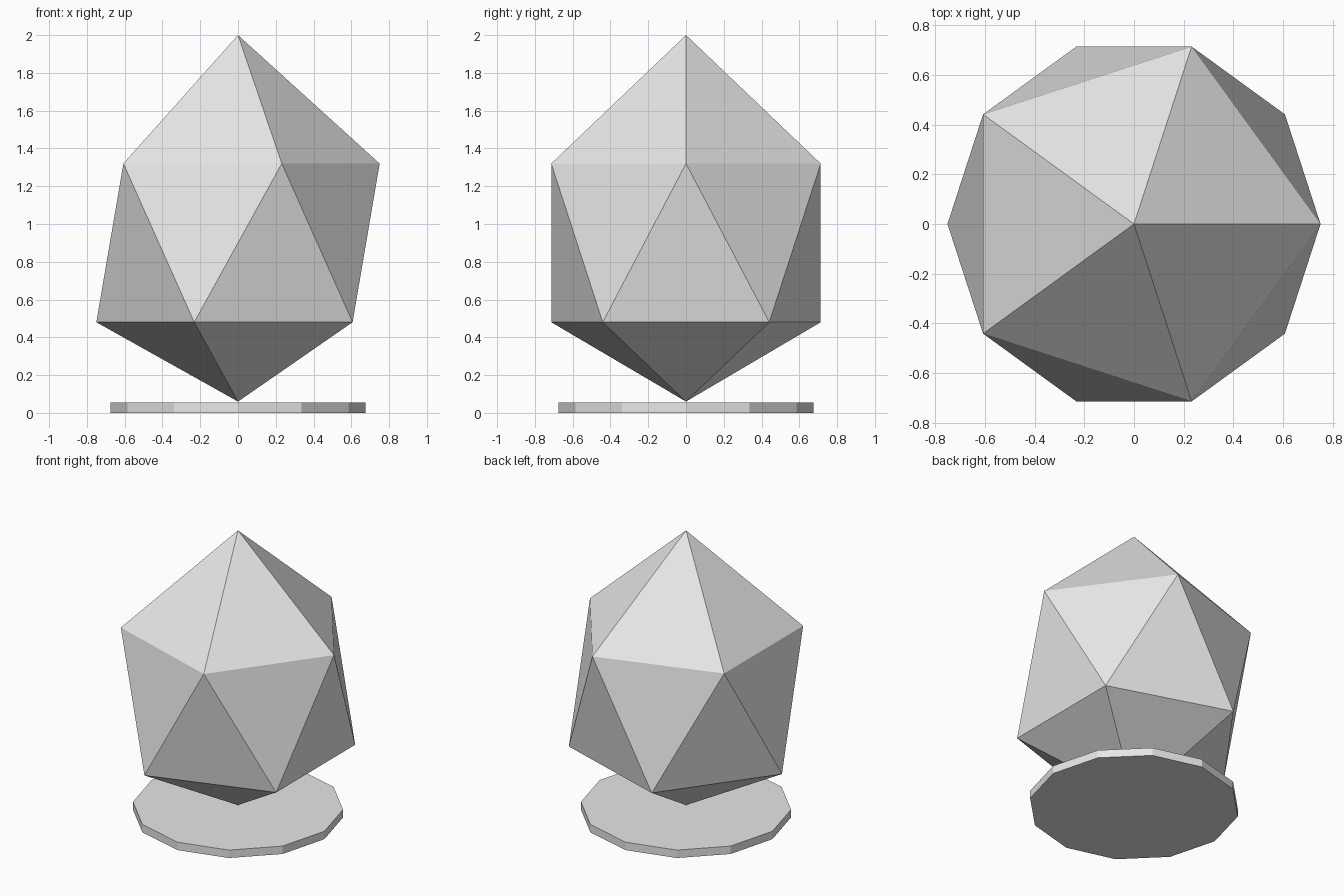
import bpy, bmesh, math

if "Cube" in bpy.data.objects:
    bpy.data.objects.remove(bpy.data.objects["Cube"])

grey = bpy.data.materials.new("light grey")
grey.diffuse_color = (0.8, 0.8, 0.8, 1.0)
grey.use_nodes = True
grey.node_tree.nodes["Principled BSDF"].inputs["Base Color"].default_value = grey.diffuse_color


def finish(name, bm):
    bmesh.ops.recalc_face_normals(bm, faces=bm.faces[:])
    mesh = bpy.data.meshes.new(name)
    bm.to_mesh(mesh)
    bm.free()
    mesh.materials.append(grey)
    bpy.context.collection.objects.link(bpy.data.objects.new(name, mesh))


def ring(bm, radius, z, offset):
    return [bm.verts.new((radius * math.cos(math.radians(72 * i + offset)),
                          radius * math.sin(math.radians(72 * i + offset)), z))
            for i in range(5)]


# crystal: twenty-sided gem with a stretched top point
bm = bmesh.new()
top = bm.verts.new((0, 0, 2.0))
bottom = bm.verts.new((0, 0, 0.06))
upper = ring(bm, 0.75, 1.32, 0)
lower = ring(bm, 0.75, 0.48, 36)
for i in range(5):
    j = (i + 1) % 5
    bm.faces.new((top, upper[i], upper[j]))
    bm.faces.new((upper[i], lower[i], upper[j]))
    bm.faces.new((lower[i], lower[j], upper[j]))
    bm.faces.new((bottom, lower[j], lower[i]))
finish("crystal", bm)

# base: thin twelve-sided disc under the lower point
bm = bmesh.new()
bmesh.ops.create_cone(bm, cap_ends=True, segments=12,
                      radius1=0.675, radius2=0.675, depth=0.056)
bmesh.ops.translate(bm, verts=bm.verts[:], vec=(0, 0, 0.028))
finish("base_disc", bm)
